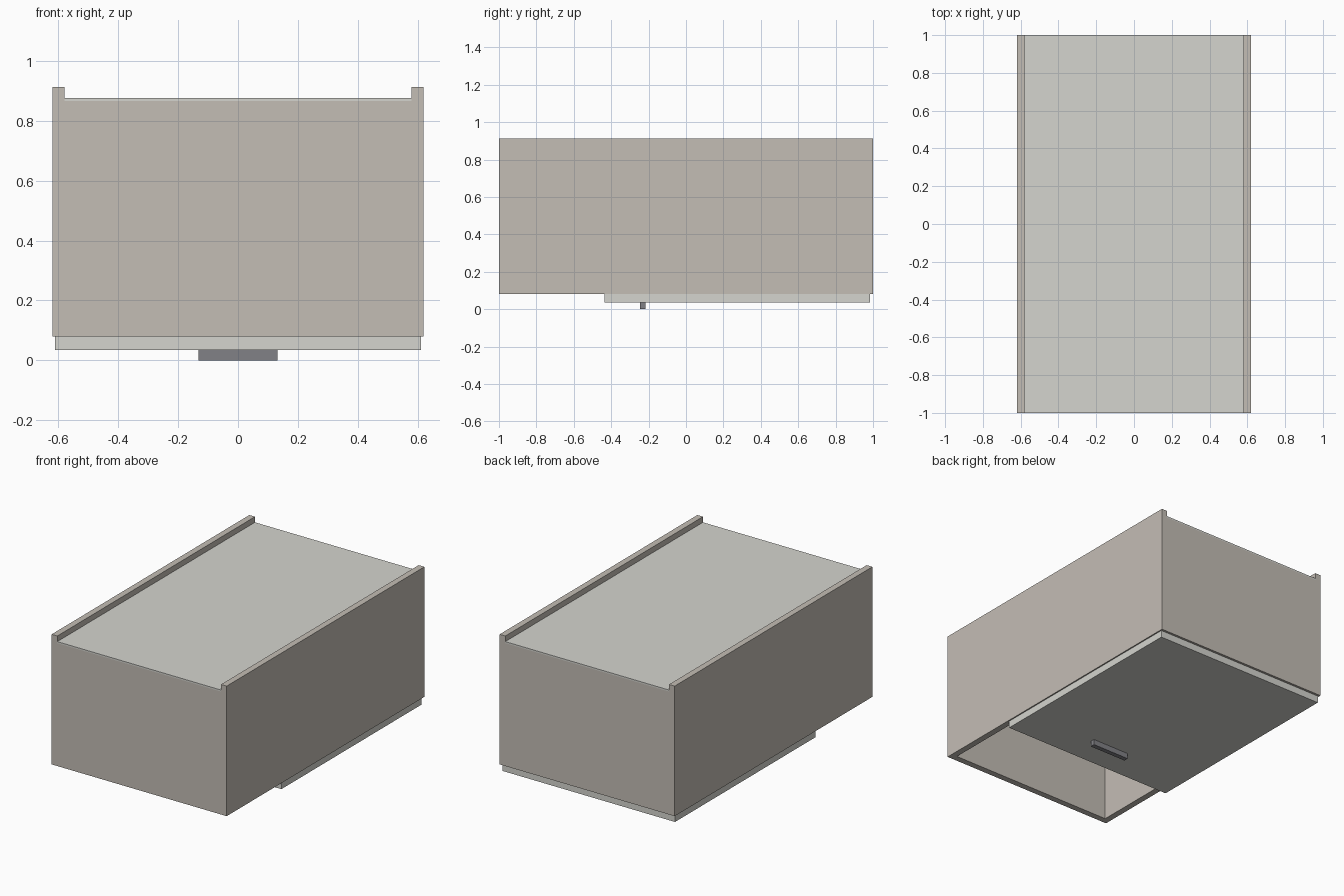
import bpy

if "Cube" in bpy.data.objects:
    bpy.data.objects.remove(bpy.data.objects["Cube"])


def material(name, rgb):
    m = bpy.data.materials.new(name)
    m.diffuse_color = (*rgb, 1)
    m.use_nodes = True
    m.node_tree.nodes["Principled BSDF"].inputs["Base Color"].default_value = m.diffuse_color
    return m


def box(name, lo, hi, mat):
    """Box between two opposite corners."""
    bpy.ops.mesh.primitive_cube_add(
        size=1, location=[(a + b) / 2 for a, b in zip(lo, hi)])
    ob = bpy.context.object
    ob.name = name
    ob.scale = [b - a for a, b in zip(lo, hi)]
    bpy.ops.object.transform_apply(location=False, rotation=False, scale=True)
    ob.data.materials.append(mat)
    return ob


body = material("warm_grey", (0.55, 0.51, 0.46))
pale = material("pale_grey", (0.66, 0.66, 0.62))
dark = material("dark_grey", (0.22, 0.22, 0.24))

X, Y, T = 0.62, 1.0, 0.04          # half width, half length, wall thickness
RIM, WALL_TOP, SIDE_TOP = 0.08, 0.867, 0.913

# Long side walls, rising above the top panel as lips
for side, s in (("left", -1), ("right", 1)):
    x0, x1 = sorted((s * X, s * (X - T)))
    box(side + "_wall", (x0, -Y, RIM), (x1, Y, SIDE_TOP), body)

# End walls fitted between the sides
for end, s in (("front", -1), ("back", 1)):
    y0, y1 = sorted((s * Y, s * (Y - T)))
    box(end + "_wall", (-X + T, y0, RIM), (X - T, y1, WALL_TOP), body)

# Thin panel closing the top
box("top_panel", (-X + T, -Y, WALL_TOP), (X - T, Y, 0.877), pale)

# Door covering most of the open underside, with its pull bar
box("door", (-0.612, -0.435, 0.035), (0.612, 0.985, RIM), pale)
box("door_handle", (-0.132, -0.246, 0), (0.132, -0.216, 0.035), dark)
